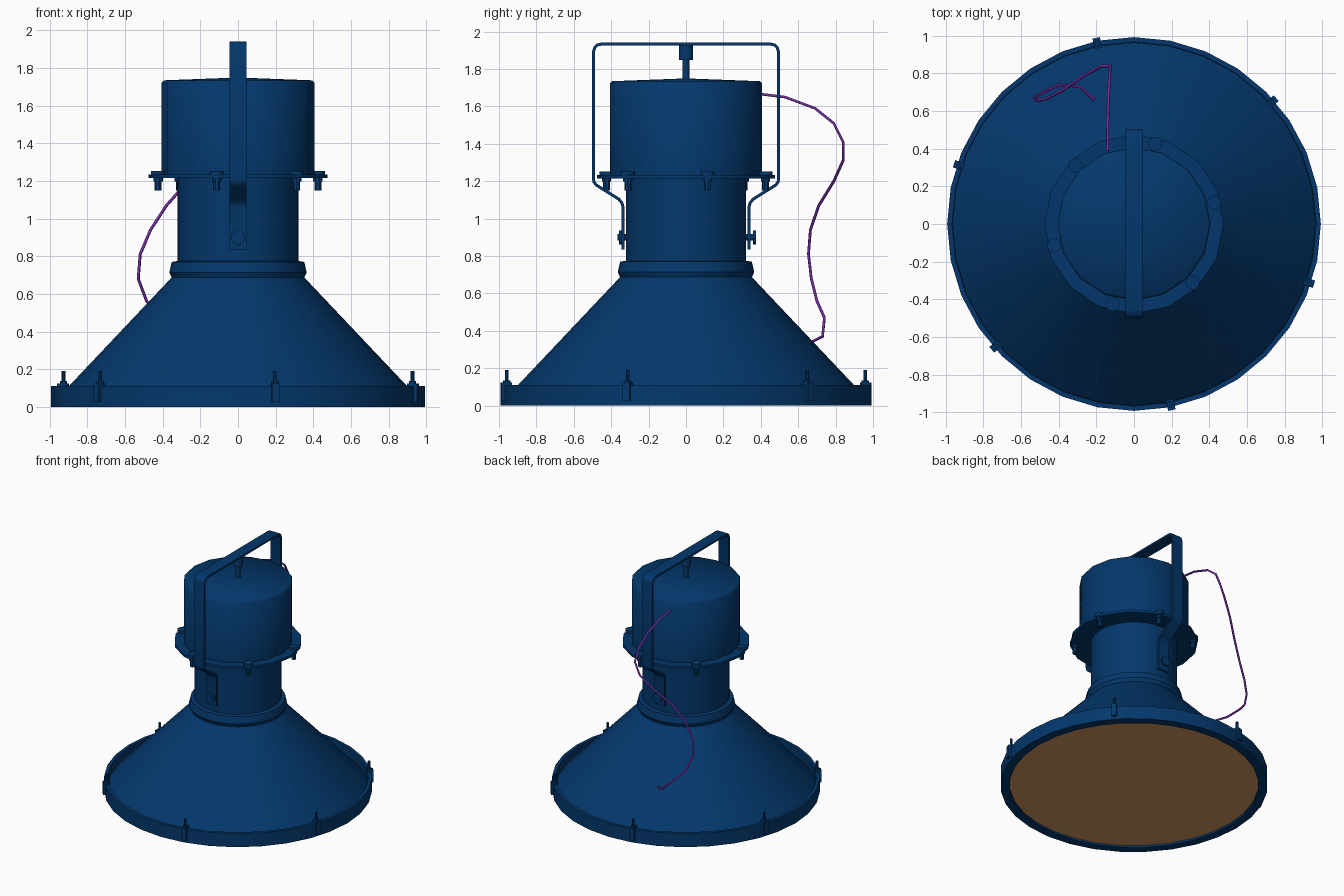
import bpy, bmesh
from math import sin, cos, pi, radians
from mathutils import Vector, Matrix

cube = bpy.data.objects.get("Cube")
if cube:
    bpy.data.objects.remove(cube)


def material(name, rgb):
    m = bpy.data.materials.new(name)
    m.use_nodes = True
    m.diffuse_color = (*rgb, 1)
    m.node_tree.nodes["Principled BSDF"].inputs["Base Color"].default_value = (*rgb, 1)
    return m


BLUE = material("blue paint", (0.001, 0.039, 0.15))
AMBER = material("amber glass", (0.68, 0.32, 0.115))
PURPLE = material("purple cable", (0.18, 0.025, 0.38))


def finish(name, bm, mat, angle=35):
    bmesh.ops.recalc_face_normals(bm, faces=bm.faces)
    mesh = bpy.data.meshes.new(name)
    bm.to_mesh(mesh)
    bm.free()
    mesh.materials.append(mat)
    ob = bpy.data.objects.new(name, mesh)
    bpy.context.collection.objects.link(ob)
    bpy.ops.object.select_all(action='DESELECT')
    ob.select_set(True)
    bpy.context.view_layer.objects.active = ob
    bpy.ops.object.shade_smooth_by_angle(angle=radians(angle))


def lathe(name, profile, sides, mat=BLUE, closed=False, angle=35):
    """Revolve (radius, z) points around the z axis."""
    bm = bmesh.new()
    rings = []
    for r, z in profile:
        if r == 0:
            rings.append([bm.verts.new((0, 0, z))] * sides)
        else:
            rings.append([bm.verts.new((r * cos(2 * pi * i / sides), r * sin(2 * pi * i / sides), z))
                          for i in range(sides)])
    pairs = list(zip(rings, rings[1:])) + ([(rings[-1], rings[0])] if closed else [])
    for a, b in pairs:
        for i in range(sides):
            j = (i + 1) % sides
            corners = list(dict.fromkeys((a[i], a[j], b[j], b[i])))
            bm.faces.new(corners)
    finish(name, bm, mat, angle)


def add_cylinder(bm, centre, r, depth, sides=12, axis='Z'):
    turn = Matrix.Rotation(pi / 2, 4, 'X') if axis == 'Y' else Matrix()
    bmesh.ops.create_cone(bm, cap_ends=True, segments=sides, radius1=r, radius2=r, depth=depth,
                          matrix=Matrix.Translation(centre) @ turn)


def add_box(bm, centre, size):
    bmesh.ops.create_cube(bm, size=1, matrix=Matrix.Translation(centre) @ Matrix.Diagonal((*size, 1)))


def around(name, build, start):
    """Six copies of a small part spaced evenly around the axis."""
    for k in range(6):
        bm = bmesh.new()
        build(bm)
        bm.transform(Matrix.Rotation(radians(start + 60 * k), 4, 'Z'))
        finish(f"{name}_{k + 1}", bm, BLUE)


# Reflector, collar and neck
lathe("shade", [(0.965, 0.04), (0.35, 0.69)], 32)
lathe("rim", [(0.993, 0), (0.993, 0.11), (0.967, 0.11), (0.967, 0.03), (0.925, 0.03), (0.925, 0)],
      32, closed=True)
lathe("lens", [(0, 0.015), (0.93, 0.015)], 32, AMBER)
lathe("collar", [(0.33, 0.685), (0.352, 0.685), (0.365, 0.715), (0.352, 0.77), (0.32, 0.775)], 32)
lathe("neck", [(0.322, 0.74), (0.322, 1.22)], 32)

# Upper housing with a softly rounded lid, and its flange
lathe("flange", [(0.3, 1.215), (0.476, 1.215), (0.476, 1.234), (0.4, 1.234)], 16)
lathe("housing", [(0.407, 1.23), (0.407, 1.722), (0.395, 1.735), (0, 1.75)], 16, angle=180)


def flange_bolt(bm):
    add_cylinder(bm, (0.44, 0, 1.24), 0.037, 0.026, 16)
    add_cylinder(bm, (0.44, 0, 1.18), 0.019, 0.06, 8)
    add_cylinder(bm, (0.44, 0, 1.207), 0.026, 0.018, 8)


def rim_clip(bm):
    add_box(bm, (1.0, 0, 0.075), (0.018, 0.04, 0.1))
    add_box(bm, (0.981, 0, 0.118), (0.056, 0.04, 0.014))
    add_cylinder(bm, (0.978, 0, 0.15), 0.01, 0.08, 8)
    add_cylinder(bm, (0.978, 0, 0.128), 0.02, 0.016, 6)


around("flange_bolt", flange_bolt, 15)
around("rim_clip", rim_clip, 41.5)

# Hanging bracket: a bent strap, mirrored front to back
half = [(0.336, 0.835), (0.336, 1.06), (0.343, 1.085), (0.36, 1.105), (0.48, 1.18), (0.492, 1.195),
        (0.495, 1.215), (0.495, 1.89), (0.488, 1.915), (0.475, 1.928), (0.45, 1.934)]
path = [Vector(p) for p in half] + [Vector((-y, z)) for y, z in reversed(half)]
bm = bmesh.new()
sections = []
for i, p in enumerate(path):
    before = (p - path[max(i - 1, 0)]).normalized()
    after = (path[min(i + 1, len(path) - 1)] - p).normalized()
    along = (before + after).normalized()
    side = Vector((along.y, -along.x)) * 0.008
    ring = [(0.046, p + side), (-0.046, p + side), (-0.046, p - side), (0.046, p - side)]
    sections.append([bm.verts.new((x, q.x, q.y)) for x, q in ring])
for a, b in zip(sections, sections[1:]):
    for i in range(4):
        j = (i + 1) % 4
        bm.faces.new((a[i], a[j], b[j], b[i]))
bm.faces.new(sections[0])
bm.faces.new(sections[-1])
finish("hanging_bracket", bm, BLUE)

# Pivot screws at the bracket ends
for name, s, reach in (("front_pivot", -1, 0.352), ("back_pivot", 1, 0.366)):
    bm = bmesh.new()
    add_cylinder(bm, (0, s * 0.34, 0.9), 0.018, 0.05, 12, 'Y')
    add_cylinder(bm, (0, s * reach, 0.9), 0.038, 0.014, 16, 'Y')
    finish(name, bm, BLUE)

# Stem joining the housing to the bracket
bm = bmesh.new()
add_cylinder(bm, (0, 0, 1.8), 0.018, 0.12)
add_cylinder(bm, (0, 0, 1.892), 0.038, 0.086, 12)
finish("top_stem", bm, BLUE)

# Loose cable from housing to shade
points = [(-.14, .39, 1.667), (-.14, .53, 1.65), (-.135, .69, 1.59), (-.13, .79, 1.51), (-.125, .84, 1.41),
          (-.17, .84, 1.31), (-.265, .79, 1.2), (-.38, .71, 1.07), (-.465, .665, .94), (-.52, .655, .81),
          (-.53, .67, .68), (-.485, .70, .56), (-.40, .74, .47), (-.29, .73, .37), (-.21, .66, .335)]
curve = bpy.data.curves.new("cable", 'CURVE')
curve.dimensions = '3D'
curve.bevel_depth = 0.008
curve.bevel_resolution = 1
curve.use_fill_caps = True
spline = curve.splines.new('POLY')
spline.points.add(len(points) - 1)
for sp, p in zip(spline.points, points):
    sp.co = (*p, 1)
curve.materials.append(PURPLE)
bpy.context.collection.objects.link(bpy.data.objects.new("cable", curve))
